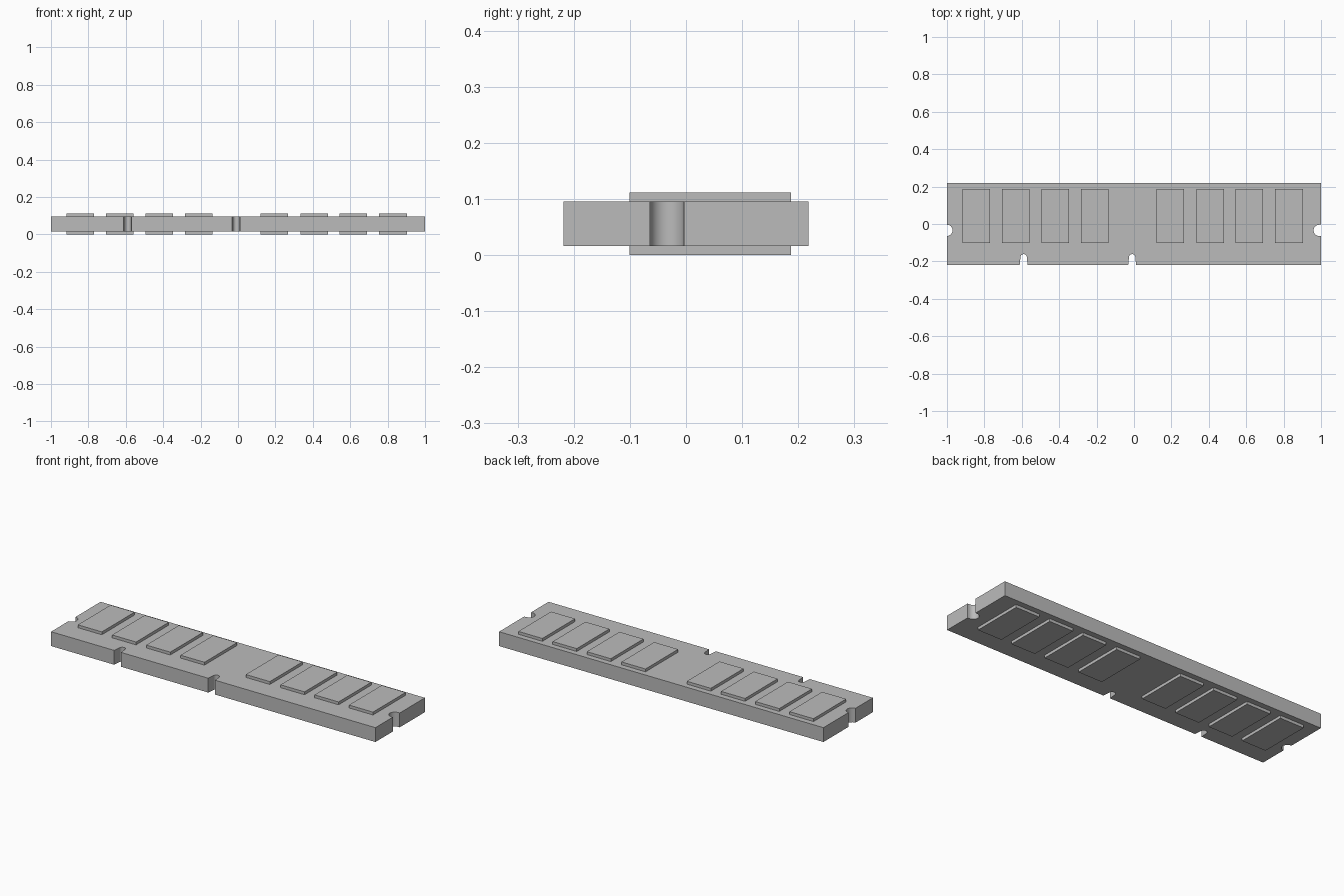
import bpy, bmesh, math

if "Cube" in bpy.data.objects:
    bpy.data.objects.remove(bpy.data.objects["Cube"])

grey = bpy.data.materials.new("plain grey")
grey.diffuse_color = (0.5, 0.5, 0.5, 1)
grey.use_nodes = True
grey.node_tree.nodes["Principled BSDF"].inputs["Base Color"].default_value = grey.diffuse_color


def finish(name, bm):
    bmesh.ops.recalc_face_normals(bm, faces=bm.faces)
    mesh = bpy.data.meshes.new(name)
    bm.to_mesh(mesh)
    bm.free()
    mesh.materials.append(grey)
    obj = bpy.data.objects.new(name, mesh)
    bpy.context.collection.objects.link(obj)
    return obj


def extrude_outline(name, points, z0, z1):
    bm = bmesh.new()
    face = bm.faces.new([bm.verts.new((x, y, z0)) for x, y in points])
    new = bmesh.ops.extrude_face_region(bm, geom=[face])["geom"]
    bmesh.ops.translate(bm, vec=(0, 0, z1 - z0),
                        verts=[v for v in new if isinstance(v, bmesh.types.BMVert)])
    return finish(name, bm)


def arc(cx, cy, rx, ry, start, end, n=16):
    angles = [math.radians(start + (end - start) * i / n) for i in range(n + 1)]
    return [(cx + rx * math.cos(a), cy + ry * math.sin(a)) for a in angles]


# Board outline, counter-clockwise from the front left corner
Y = 0.218
outline = [(-1, -Y)]
for x in (-0.59, -0.01):  # tapered key slots with rounded ends
    outline += [(x - 0.021, -Y)] + arc(x, -0.178, 0.017, 0.017, 180, 0) + [(x + 0.021, -Y)]
outline += [(1, -Y), (1, -0.064)]
outline += arc(0.99, -0.034, 0.03, 0.03, 270, 90) + [(1, -0.004)]  # right latch notch
outline += [(1, Y), (-1, Y)]
outline += arc(-1, -0.034, 0.03, 0.03, 90, -90)  # left latch notch
board = extrude_outline("board", outline, 0.016, 0.096)
bpy.context.view_layer.objects.active = board
board.select_set(True)
bpy.ops.object.shade_smooth_by_angle(angle=math.radians(30))

# Memory chips on both faces
centres = (-0.843, -0.632, -0.421, -0.21, 0.193, 0.407, 0.617, 0.829)
for side, z0, z1 in (("top", 0.096, 0.112), ("bottom", 0.0, 0.016)):
    for i, x in enumerate(centres):
        w = 0.074
        extrude_outline(f"{side}_chip_{i + 1}",
                        [(x - w, -0.101), (x + w, -0.101), (x + w, 0.187), (x - w, 0.187)],
                        z0, z1)
